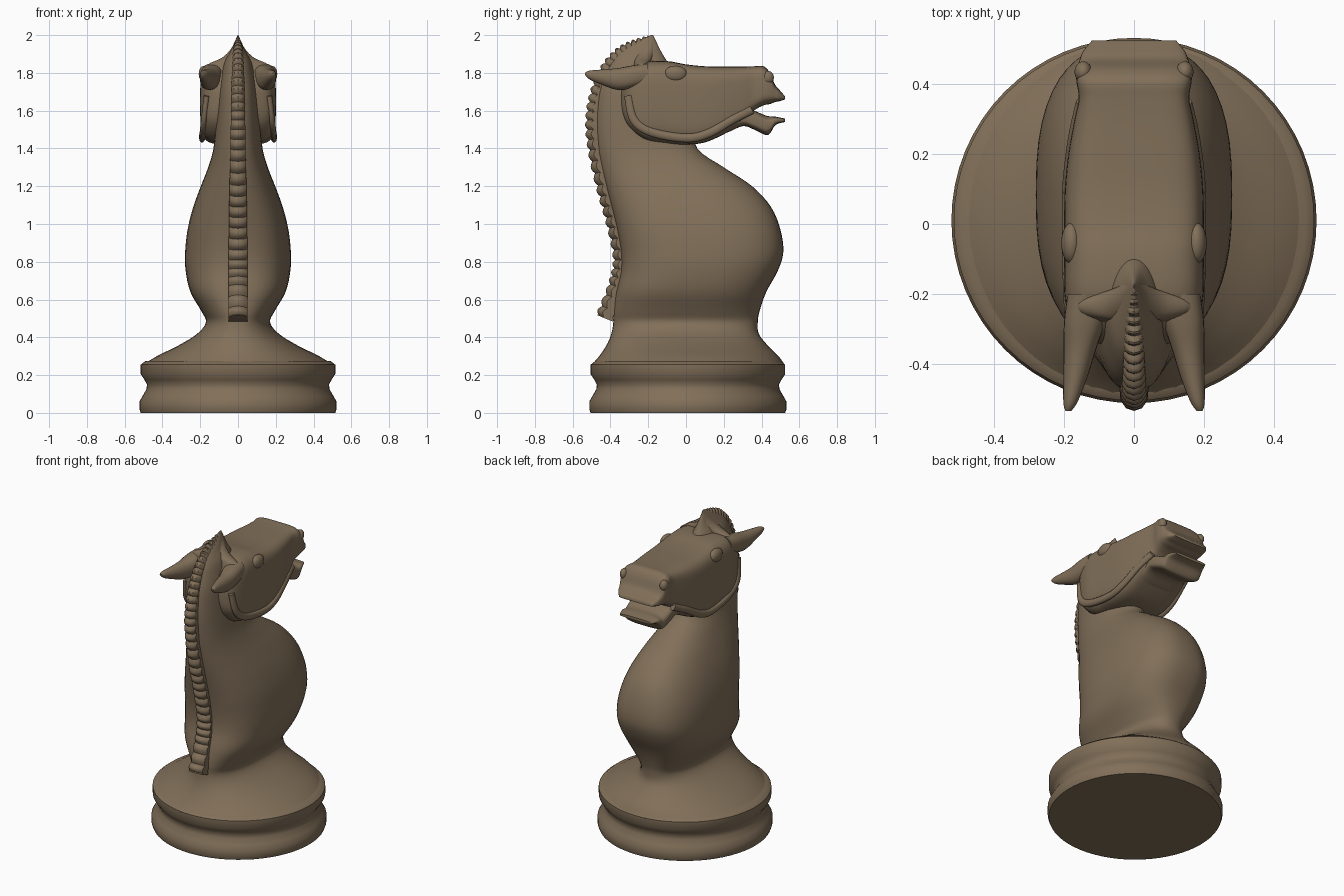
import bpy, bmesh, math
from mathutils import Vector

wood = bpy.data.materials.new("brown wood")
wood.diffuse_color = (0.22, 0.16, 0.10, 1)


def finish(name, bm, mirror=False, angle=50):
    bmesh.ops.recalc_face_normals(bm, faces=bm.faces)
    me = bpy.data.meshes.new(name)
    bm.to_mesh(me)
    bm.free()
    ob = bpy.data.objects.new(name, me)
    bpy.context.collection.objects.link(ob)
    me.materials.append(wood)
    if mirror:
        ob.modifiers.new("mirror", "MIRROR")
    bpy.ops.object.select_all(action='DESELECT')
    ob.select_set(True)
    bpy.context.view_layer.objects.active = ob
    bpy.ops.object.shade_smooth_by_angle(angle=math.radians(angle))
    return ob


def smooth(rows, sub):
    """Catmull-Rom interpolation of number rows."""
    out = []
    for i in range(len(rows) - 1):
        p0, p1, p2, p3 = (rows[max(0, min(len(rows) - 1, i + k))] for k in (-1, 0, 1, 2))
        for s in range(sub):
            t = s / sub
            out.append([0.5 * (2 * b + (c - a) * t + (2 * a - 5 * b + 4 * c - d) * t * t
                               + (3 * b - a - 3 * c + d) * t ** 3)
                        for a, b, c, d in zip(p0, p1, p2, p3)])
    return out + [list(rows[-1])]


def skin(bm, rings):
    for r, q in zip(rings, rings[1:]):
        n = len(r)
        for k in range(n):
            bm.faces.new((r[k], r[(k + 1) % n], q[(k + 1) % n], q[k]))
    bm.faces.new(rings[0])
    bm.faces.new(rings[-1])


def loft(name, axis, rows, sub=4, seg=48, mirror=False, angle=50):
    """Rows: position, low, high, half width, roundness exponent, x centre."""
    bm = bmesh.new()
    rings = []
    for pos, lo, hi, hx, n, xc in (smooth(rows, sub) if sub > 1 else rows):
        ring = []
        for k in range(seg):
            a = 2 * math.pi * k / seg
            c, s = math.cos(a), math.sin(a)
            x = xc + hx * math.copysign(abs(c) ** (2 / n), c)
            v = (lo + hi) / 2 + (hi - lo) / 2 * math.copysign(abs(s) ** (2 / n), s)
            ring.append(bm.verts.new((x, v, pos) if axis == 'z' else (x, pos, v)))
        rings.append(ring)
    skin(bm, rings)
    return finish(name, bm, mirror, angle)


# round base with a groove
loft("base", 'z', [(z, 0.01 - r, 0.01 + r, r, 2, 0) for z, r in [
    (0, .515), (.02, .522), (.06, .522), (.09, .505), (.125, .485), (.15, .482),
    (.175, .495), (.205, .515), (.255, .515), (.275, .49)]], sub=1, seg=64)

# foot, chest and neck up to the pointed poll
loft("body", 'z', [(*r, 0) for r in [
    (.25, -.505, .525, .51, 2), (.30, -.46, .49, .43, 2), (.36, -.42, .43, .31, 2.1),
    (.42, -.395, .385, .215, 2.2), (.48, -.385, .38, .17, 2.3), (.54, -.385, .39, .195, 2.4),
    (.64, -.37, .425, .252, 2.6), (.75, -.345, .485, .277, 2.6), (.85, -.345, .515, .28, 2.6),
    (.97, -.365, .50, .267, 2.6), (1.09, -.395, .45, .237, 2.5), (1.20, -.425, .35, .197, 2.4),
    (1.30, -.45, .20, .158, 2.3), (1.40, -.47, .06, .13, 2.2), (1.55, -.48, .02, .115, 2.2),
    (1.70, -.465, -.05, .10, 2.2), (1.80, -.435, -.07, .085, 2), (1.86, -.40, -.10, .07, 2),
    (1.91, -.36, -.13, .043, 2), (1.96, -.28, -.155, .02, 2), (2.0, -.185, -.175, .002, 2)]])

# head: boxy cheeks tapering to the upper lip
loft("head", 'y', [(*r, 0) for r in [
    (-.345, 1.60, 1.72, .09, 3), (-.31, 1.52, 1.79, .165, 4), (-.22, 1.445, 1.855, .197, 4.5),
    (-.10, 1.425, 1.862, .20, 4.5), (0, 1.42, 1.845, .20, 5), (.10, 1.432, 1.835, .198, 5),
    (.20, 1.475, 1.833, .188, 5), (.30, 1.535, 1.833, .17, 5), (.36, 1.60, 1.835, .158, 5),
    (.41, 1.628, 1.835, .165, 4.5), (.445, 1.635, 1.80, .163, 4), (.47, 1.645, 1.74, .155, 4),
    (.495, 1.65, 1.71, .145, 4), (.525, 1.66, 1.675, .12, 4)]])

# lower jaw with chin
loft("lower_jaw", 'y', [(*r, 0) for r in [
    (.12, 1.46, 1.58, .15, 4), (.22, 1.485, 1.61, .155, 4), (.30, 1.518, 1.615, .15, 4),
    (.36, 1.50, 1.60, .15, 4), (.42, 1.472, 1.575, .145, 3.5), (.445, 1.48, 1.57, .14, 3.5),
    (.475, 1.525, 1.568, .135, 3.5), (.525, 1.54, 1.558, .115, 3.5)]])

# ears laid back
loft("ears", 'y', [
    (-.535, 1.79, 1.80, .008, 2, .188), (-.51, 1.765, 1.812, .02, 2, .182),
    (-.44, 1.735, 1.818, .034, 2, .168), (-.36, 1.71, 1.825, .046, 2.2, .155),
    (-.28, 1.72, 1.84, .058, 2.5, .142), (-.20, 1.74, 1.85, .055, 2.5, .135)],
    seg=24, mirror=True)

# forelock ridge sweeping out to the ears
loft("brow_ridge", 'z', [
    (1.80, -.29, -.20, .185, 2, 0), (1.845, -.28, -.19, .16, 2, 0), (1.88, -.28, -.17, .085, 2, 0),
    (1.93, -.25, -.16, .035, 2, 0), (1.99, -.19, -.17, .005, 2, 0)], seg=32)

# eyes and nostrils
for name, centre, radii in [("eyes", (.178, -.055, 1.795), (.03, .06, .043)),
                            ("nostrils", (.145, .435, 1.775), (.025, .03, .035))]:
    bm = bmesh.new()
    bmesh.ops.create_uvsphere(bm, u_segments=24, v_segments=14, radius=1)
    for v in bm.verts:
        v.co = Vector(c + r * q for c, r, q in zip(centre, radii, v.co))
    finish(name, bm, mirror=True)

# raised jaw lines on both cheeks
bm = bmesh.new()
path = smooth([(.165, -.305, 1.68), (.18, -.275, 1.55), (.187, -.18, 1.485), (.19, 0, 1.455),
               (.188, .12, 1.48), (.172, .25, 1.555), (.15, .35, 1.605)], 6)
rings = []
for i, p in enumerate(path):
    a, b = path[max(i - 1, 0)], path[min(i + 1, len(path) - 1)]
    side = Vector((0, -(b[2] - a[2]), b[1] - a[1])).normalized()
    rings.append([bm.verts.new(Vector(p) + side * .024 * math.sin(t) + Vector((.016 * math.cos(t), 0, 0)))
                  for t in (2 * math.pi * k / 10 for k in range(10))])
skin(bm, rings)
finish("jaw_lines", bm, mirror=True)

# scalloped mane down the back of the neck
path = smooth([(-.19, 1.985, .012), (-.27, 1.965, .022), (-.36, 1.92, .028), (-.44, 1.83, .032),
               (-.495, 1.70, .035), (-.52, 1.55, .038), (-.505, 1.38, .04), (-.46, 1.18, .045),
               (-.41, 1.0, .048), (-.375, .82, .05), (-.40, .68, .05), (-.465, .515, .05)], 16)
bm = bmesh.new()
rings = []
for i, (y, z, w) in enumerate(path):
    a, b = path[max(i - 1, 0)], path[min(i + 1, len(path) - 1)]
    out = Vector((0, b[1] - a[1], -(b[0] - a[0]))).normalized()
    p = Vector((0, y, z)) + out * .015 * abs(math.sin(math.pi * i / 5))
    rings.append([bm.verts.new(p + Vector((x * w, 0, 0)) - out * d) for x, d in
                  [(0, 0), (.6, .008), (1, .03), (1, .09), (-1, .09), (-1, .03), (-.6, .008)]])
skin(bm, rings)
finish("mane", bm, angle=35)
